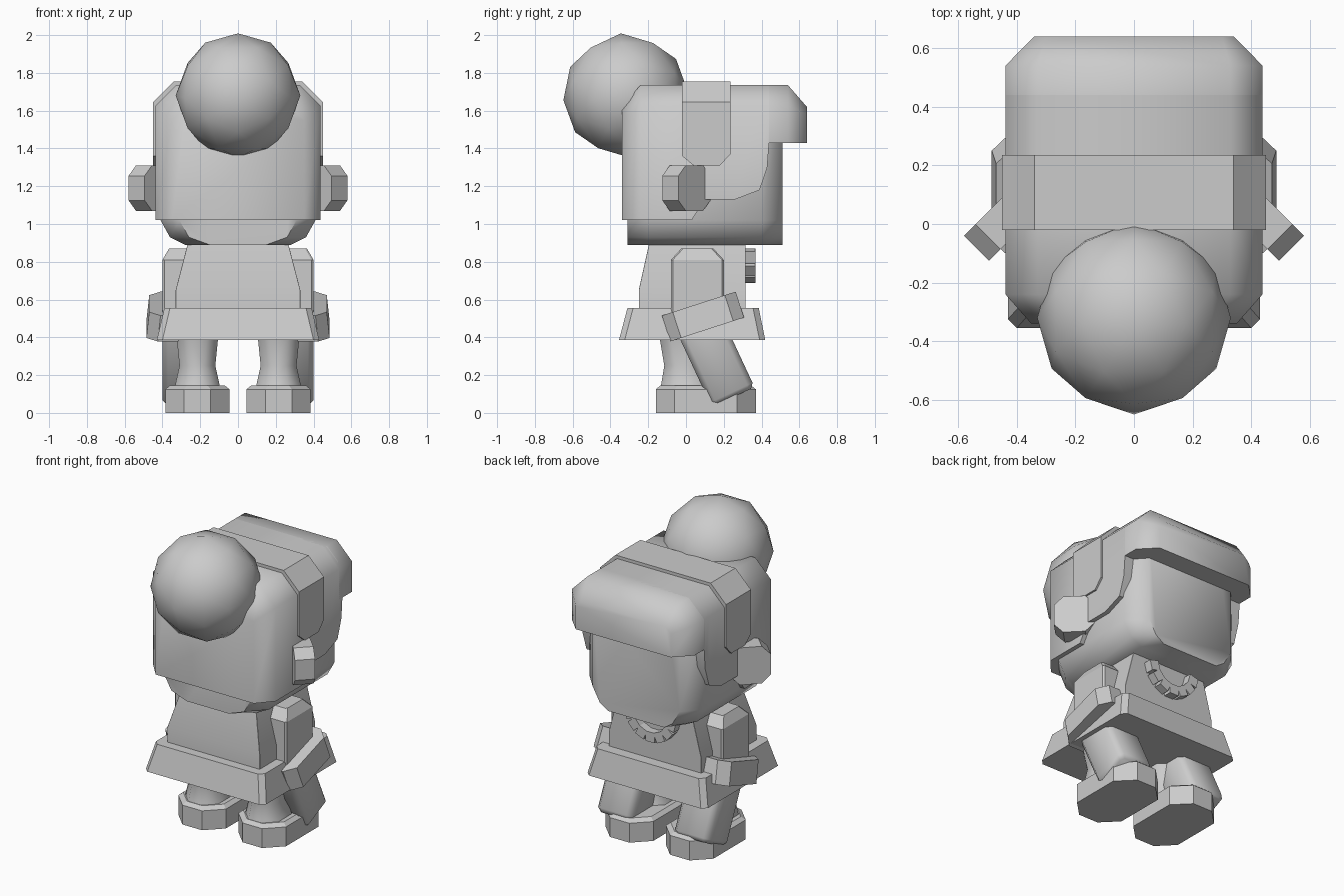
import bpy
import bmesh
from math import radians
from mathutils import Matrix, Vector

cube = bpy.data.objects.get("Cube")
if cube:
    bpy.data.objects.remove(cube, do_unlink=True)

grey = bpy.data.materials.new("light_grey")
grey.use_nodes = True
grey.diffuse_color = (0.6, 0.6, 0.6, 1)
grey.node_tree.nodes["Principled BSDF"].inputs["Base Color"].default_value = (0.6, 0.6, 0.6, 1)


def finish(obj, angle):
    obj.data.materials.clear()
    obj.data.materials.append(grey)
    bpy.ops.object.select_all(action="DESELECT")
    obj.select_set(True)
    bpy.context.view_layer.objects.active = obj
    bpy.ops.object.shade_smooth_by_angle(angle=radians(angle))


def loft(name, rings, matrix=Matrix(), side=1, angle=25):
    """Skin a closed solid through matching rings; side -1 mirrors it in x."""
    bm = bmesh.new()
    loops = []
    for ring in rings:
        points = [matrix @ Vector(p) for p in ring]
        loops.append([bm.verts.new((side * p.x, p.y, p.z)) for p in points])
    for a, b in zip(loops, loops[1:]):
        for i in range(len(a)):
            j = (i + 1) % len(a)
            bm.faces.new((a[i], a[j], b[j], b[i]))
    bm.faces.new(loops[0])
    bm.faces.new(loops[-1])
    bmesh.ops.recalc_face_normals(bm, faces=bm.faces)
    mesh = bpy.data.meshes.new(name)
    bm.to_mesh(mesh)
    bm.free()
    obj = bpy.data.objects.new(name, mesh)
    bpy.context.collection.objects.link(obj)
    finish(obj, angle)
    return obj


def plan(x0, x1, y0, y1, z, c=0.001):
    """Horizontal rectangle with chamfered corners."""
    return [(x0 + c, y0, z), (x1 - c, y0, z), (x1, y0 + c, z), (x1, y1 - c, z),
            (x1 - c, y1, z), (x0 + c, y1, z), (x0, y1 - c, z), (x0, y0 + c, z)]


def arch(y, w, bottom, top, c=0.11):
    """Upright section with chamfered top corners."""
    half = [(w, bottom), (w, top - c), (w - c, top)]
    return [(x, y, z) for x, z in half] + [(-x, y, z) for x, z in reversed(half)]


def skull(y, w, floor):
    """Upright section with a rounded jaw."""
    half = [(floor, 0.89), (w - 0.05, 0.93), (w, 1.02), (w, 1.6), (w - 0.1, 1.7)]
    return [(x, y, z) for x, z in half] + [(-x, y, z) for x, z in reversed(half)]


def tilted(x, y, z, degrees):
    return Matrix.Translation((x, y, z)) @ Matrix.Rotation(radians(degrees), 4, "X")


# Head and hat
loft("head", [skull(-0.31, 0.31, 0.15), skull(-0.2, 0.41, 0.28),
              skull(0.4, 0.41, 0.28), skull(0.51, 0.31, 0.2)], angle=50)
loft("hat_crown", [arch(-0.34, 0.35, 1.02, 1.63, 0.08), arch(-0.24, 0.438, 1.02, 1.735),
                   arch(0.03, 0.438, 1.02, 1.735), arch(0.1, 0.438, 1.13, 1.735),
                   arch(0.26, 0.438, 1.13, 1.735), arch(0.39, 0.438, 1.18, 1.735),
                   arch(0.43, 0.438, 1.3, 1.735), arch(0.44, 0.438, 1.43, 1.735)], angle=50)
loft("hat_brim", [arch(0.4, 0.438, 1.43, 1.735), arch(0.54, 0.438, 1.43, 1.735),
                  arch(0.64, 0.34, 1.43, 1.62, 0.04)], angle=50)
loft("hat_band", [arch(-0.02, 0.45, 1.36, 1.755), arch(0.04, 0.45, 1.31, 1.755),
                  arch(0.18, 0.45, 1.31, 1.755), arch(0.235, 0.45, 1.37, 1.755)])

# Pompom
bpy.ops.mesh.primitive_ico_sphere_add(subdivisions=2, radius=0.33)
pompom = bpy.context.object
pompom.name = "pompom"
pompom.data.transform(Matrix.Rotation(radians(-54), 4, "X") @ Matrix.Rotation(radians(90), 4, "Z"))
pompom.location = (0, -0.32, 1.68)
finish(pompom, 60)

# Torso and skirt
loft("torso", [plan(-0.33, 0.33, -0.25, 0.315, 0.5), plan(-0.33, 0.33, -0.25, 0.315, 0.65),
               plan(-0.26, 0.26, -0.19, 0.315, 0.92)])
loft("skirt", [plan(-0.43, 0.43, -0.355, 0.42, 0.385, 0.03),
               plan(-0.39, 0.39, -0.31, 0.385, 0.555, 0.03)])

# Necklace beads along a hanging arc
for i in range(7):
    turn = Matrix.Rotation(radians(-75 + 25 * i), 4, "Y")
    spot = Matrix.Translation((0, 0.335, 0.87)) @ turn @ Matrix.Translation((0, 0, -0.15))
    r = 0.032
    loft(f"necklace_bead_{i + 1}", [plan(-r, r, -r, r, -r), plan(-r, r, -r, r, r)], spot)

# Paired parts
for side, label in ((1, "left"), (-1, "right")):
    ear_place = Matrix.Translation((0.452, 0.002, 1.19)) @ Matrix.Rotation(radians(45), 4, "Z") \
        @ Matrix.Rotation(radians(90), 4, "Y")
    loft(f"{label}_ear", [plan(-0.12, 0.12, -0.12, 0.12, z, 0.055) for z in (-0.06, 0.06)],
         ear_place, side)
    loft(f"{label}_upper_arm", [plan(0.2, 0.4, -0.08, 0.2, 0.48, 0.01),
                                plan(0.2, 0.4, -0.08, 0.2, 0.81, 0.01),
                                plan(0.22, 0.365, -0.025, 0.145, 0.87, 0.01)], side=side)
    loft(f"{label}_cuff", [plan(-0.17, 0.175, -0.205, 0.205, -0.072, 0.06),
                           plan(-0.17, 0.16, -0.205, 0.205, 0.072, 0.06)],
         tilted(0.31, 0.09, 0.51, 18), side)
    loft(f"{label}_hand", [plan(-0.105, 0.105, -0.105, 0.105, -0.2, 0.02),
                           plan(-0.125, 0.125, -0.125, 0.125, -0.175, 0.03),
                           plan(-0.125, 0.125, -0.125, 0.125, 0.2, 0.03)],
         tilted(0.275, 0.165, 0.265, 25), side, 50)
    loft(f"{label}_leg", [plan(0.09, 0.34, -0.14, 0.16, 0.1, 0.07),
                          plan(0.1, 0.33, -0.13, 0.14, 0.16, 0.07),
                          plan(0.12, 0.31, -0.115, 0.12, 0.25, 0.06),
                          plan(0.105, 0.325, -0.14, 0.14, 0.4, 0.06)], side=side, angle=50)
    loft(f"{label}_shoe", [plan(0.045, 0.385, -0.16, 0.37, 0, 0.1),
                           plan(0.045, 0.385, -0.16, 0.37, 0.125, 0.1),
                           plan(0.07, 0.36, -0.135, 0.345, 0.145, 0.09)], side=side)
